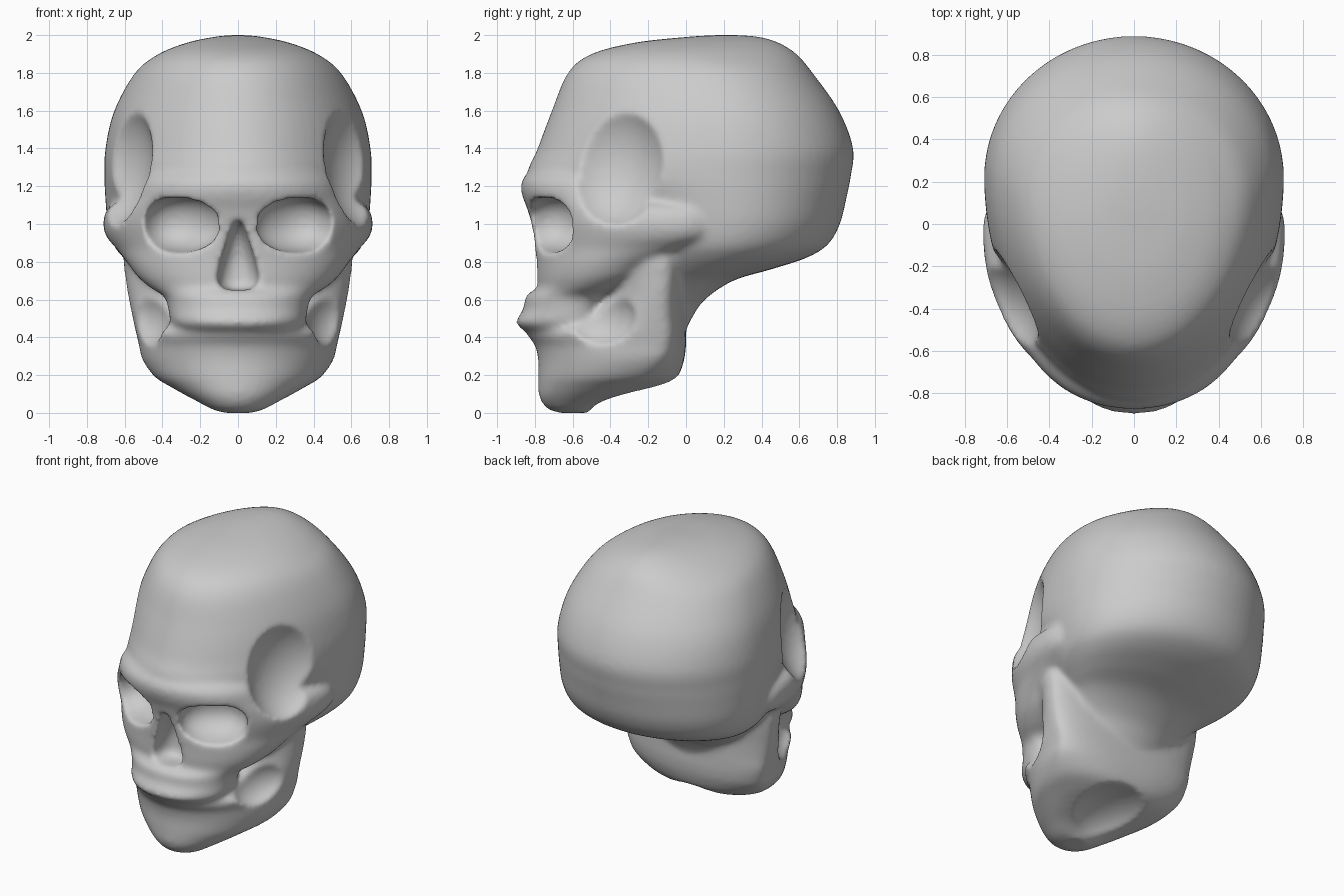
import bpy, bmesh
from math import sin, cos, pi, copysign
from mathutils import Euler, Matrix, Vector

cube = bpy.data.objects.get("Cube")
if cube:
    bpy.data.objects.remove(cube, do_unlink=True)

SEGMENTS = 72
STEPS = 6


def power(value, exponent):
    return copysign(abs(value) ** exponent, value)


def spline(rows):
    """Catmull-Rom curve through rows of any width."""
    points = [Vector(r) for r in rows]
    points = [points[0]] + points + [points[-1]]
    for i in range(1, len(points) - 2):
        a, b, c, d = points[i - 1:i + 3]
        for step in range(STEPS):
            t = step / STEPS
            yield b + (c - a) * (t / 2) + (a * 2 - b * 5 + c * 4 - d) * (t * t / 2) \
                + (b * 3 - a - c * 3 + d) * (t ** 3 / 2)
    yield points[-1]


def loft(bm, rows, front_n=2, back_n=2):
    """Stack rounded outlines given as (height, front, back, widest y, half width)."""
    rings = []
    for z, front, back, middle, half in spline(rows):
        ring = []
        for k in range(SEGMENTS):
            a = 2 * pi * k / SEGMENTS
            rear = sin(a) > 0
            e = 2 / (back_n if rear else front_n)
            reach = back - middle if rear else middle - front
            ring.append(bm.verts.new((half * power(cos(a), e),
                                      middle + reach * power(sin(a), e), z)))
        rings.append(ring)
    for low, high in zip(rings, rings[1:]):
        for k in range(SEGMENTS):
            n = (k + 1) % SEGMENTS
            bm.faces.new((low[k], low[n], high[n], high[k]))
    bm.faces.new(rings[0][::-1])
    bm.faces.new(rings[-1])


def blob(bm, centre, radii, turn=0, tilt=0, fullness=1):
    """Ellipsoid tilted about x, then turned about z; low fullness squares it."""
    verts = bmesh.ops.create_uvsphere(bm, u_segments=32, v_segments=20, radius=1)["verts"]
    for v in verts:
        v.co = [power(c, fullness) * r for c, r in zip(v.co, radii)]
    pose = Euler((tilt, 0, turn)).to_matrix().to_4x4()
    bmesh.ops.transform(bm, verts=verts, matrix=Matrix.Translation(centre) @ pose)


def finish(bm, name):
    bmesh.ops.recalc_face_normals(bm, faces=bm.faces)
    mesh = bpy.data.meshes.new(name)
    bm.to_mesh(mesh)
    bm.free()
    obj = bpy.data.objects.new(name, mesh)
    bpy.context.scene.collection.objects.link(obj)
    return obj


def remesh(obj, size):
    mod = obj.modifiers.new("fuse", 'REMESH')
    mod.mode = 'VOXEL'
    mod.voxel_size = size


bone = bmesh.new()

# Cranium, with the skull base running down behind the jaw
loft(bone, [
    (.38, -.4, -.03, -.2, .28),
    (.5, -.4, .03, -.15, .33),
    (.6, -.4, .1, -.1, .38),
    (.7, -.45, .25, 0, .45),
    (.76, -.48, .45, .1, .53),
    (.82, -.5, .635, .18, .605),
    (.89, -.52, .75, .22, .66),
    (1, -.55, .815, .24, .69),
    (1.14, -.68, .85, .23, .703),
    (1.25, -.835, .872, .22, .707),
    (1.4, -.785, .885, .22, .702),
    (1.6, -.71, .81, .19, .655),
    (1.8, -.625, .67, .12, .545),
    (1.9, -.5, .585, .04, .42),
    (1.96, -.27, .49, .06, .27),
    (1.99, 0, .39, .15, .13),
    (2, .15, .28, .22, .04),
], front_n=1.95, back_n=2)

# Brow, cheekbones and upper jaw
loft(bone, [
    (.43, -.85, -.4, -.58, .31),
    (.48, -.9, -.4, -.57, .355),
    (.55, -.86, -.4, -.56, .37),
    (.615, -.85, -.36, -.54, .39),
    (.66, -.8, -.25, -.48, .46),
    (.72, -.8, -.1, -.4, .53),
    (.8, -.8, 0, -.3, .59),
    (.87, -.805, .2, -.15, .645),
    (.93, -.81, .4, -.05, .695),
    (1, -.82, .4, -.03, .714),
    (1.08, -.84, .4, -.06, .69),
    (1.14, -.864, .2, -.28, .59),
    (1.2, -.874, .1, -.35, .55),
    (1.25, -.855, .05, -.35, .52),
    (1.32, -.78, 0, -.35, .44),
], front_n=2.1)

# Lower jaw and its rising branches
loft(bone, [
    (0, -.67, -.52, -.6, .07),
    (.02, -.73, -.5, -.6, .14),
    (.06, -.765, -.42, -.54, .215),
    (.1, -.78, -.27, -.46, .29),
    (.14, -.782, -.12, -.38, .36),
    (.19, -.782, -.045, -.28, .44),
    (.28, -.782, -.01, -.18, .505),
    (.36, -.8, 0, -.14, .525),
    (.41, -.835, 0, -.13, .537),
    (.445, -.8, 0, -.13, .545),
    (.49, -.62, 0, -.14, .555),
    (.6, -.48, 0, -.14, .578),
    (.72, -.45, .01, -.13, .597),
    (.82, -.45, .02, -.13, .605),
    (.9, -.42, .02, -.12, .56),
], front_n=2, back_n=2.4)

skull = finish(bone, "skull")

hollow = bmesh.new()

# Eye sockets, temple hollows and the gaps behind the cheeks
for side in (-1, 1):
    blob(hollow, (side * .3, -.705, 1), (.22, .18, .148), side * .6, .2, .88)
    blob(hollow, (side * .71, -.4, 1.35), (.25, .31, .37), -side * .5)
    blob(hollow, (side * .5, -.45, .51), (.12, .2, .155), -side * .5)

# Nose opening
loft(hollow, [
    (.65, -1, -.68, -.85, .05),
    (.675, -1, -.65, -.8, .1),
    (.73, -1, -.64, -.8, .108),
    (.82, -1, -.64, -.8, .088),
    (.92, -1, -.67, -.8, .056),
    (.99, -1, -.73, -.82, .032),
    (1.02, -1, -.78, -.84, .02),
], back_n=2.5)

# Underside of the jaw
blob(hollow, (0, -.12, -.05), (.34, .4, .24))

cutter = finish(hollow, "hollow_cutter")
cutter.hide_render = True
remesh(cutter, .014)

# Fuse the parts, carve the hollows, then soften everything
remesh(skull, .015)
carve = skull.modifiers.new("carve", 'BOOLEAN')
carve.operation = 'DIFFERENCE'
carve.solver = 'EXACT'
carve.object = cutter
remesh(skull, .015)
soften = skull.modifiers.new("soften", 'SMOOTH')
soften.factor = .5
soften.iterations = 12

graph = bpy.context.evaluated_depsgraph_get()
baked = bpy.data.meshes.new_from_object(skull.evaluated_get(graph))
skull.modifiers.clear()
skull.data = baked
baked.name = "skull"
bpy.data.objects.remove(cutter, do_unlink=True)

# Rest the softened chin on the ground
low = min(v.co.z for v in baked.vertices)
baked.transform(Matrix.Translation((0, 0, -low)))
baked.polygons.foreach_set("use_smooth", [True] * len(baked.polygons))
baked.update()
